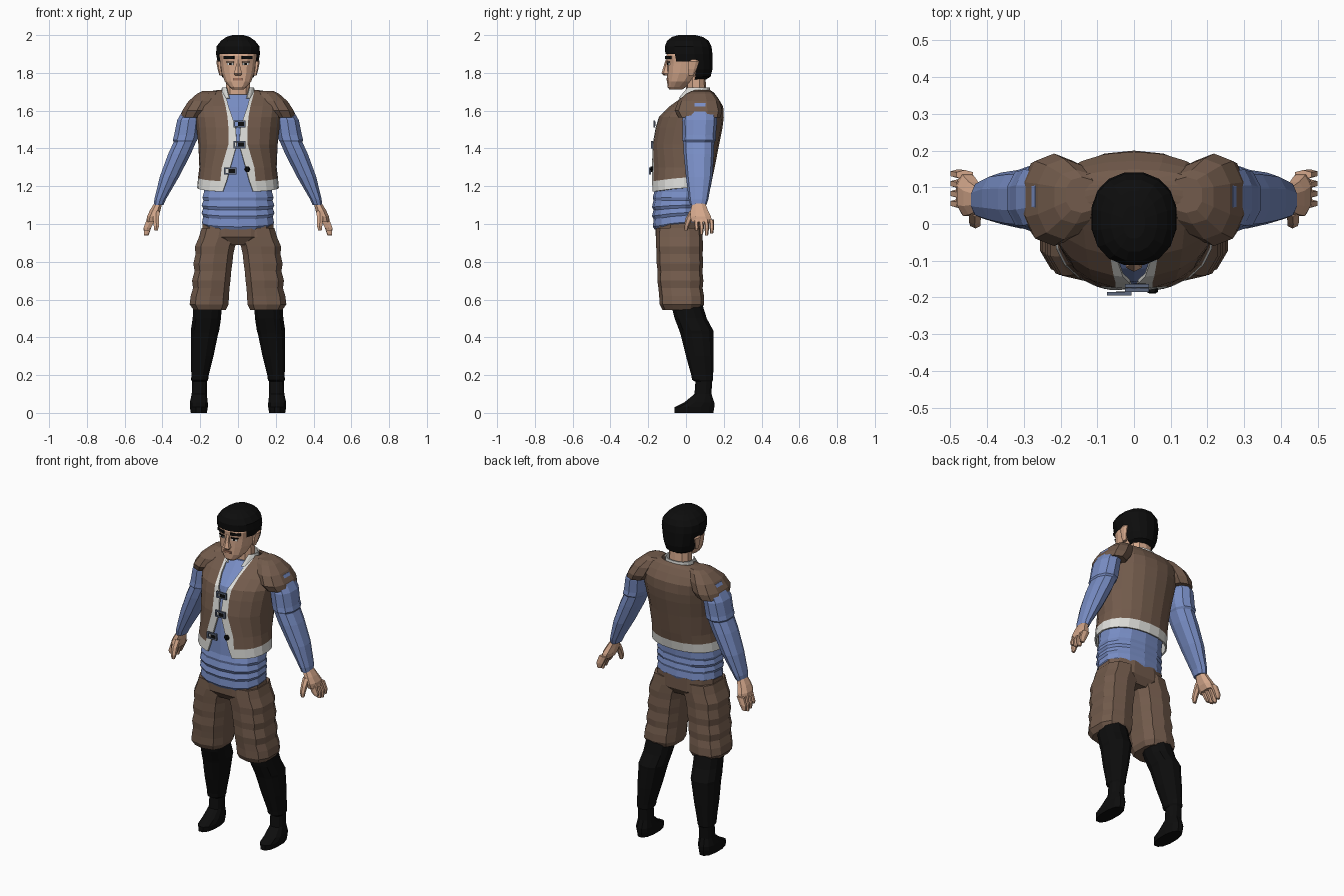
import bpy, bmesh, math


def material(name, rgb):
    m = bpy.data.materials.new(name)
    m.diffuse_color = (*rgb, 1)
    return m


BROWN = material("brown cloth", (0.17, 0.105, 0.072))
BLUE = material("blue cloth", (0.19, 0.27, 0.56))
WHITE = material("off white trim", (0.72, 0.72, 0.69))
SKIN = material("skin", (0.66, 0.39, 0.26))
BLACK = material("black", (0.004, 0.004, 0.004))
SLATE = material("slate metal", (0.11, 0.14, 0.21))
LIP = material("lip", (0.36, 0.17, 0.11))


def finish(name, bm, mats, mirror=False, thick=0):
    bmesh.ops.recalc_face_normals(bm, faces=bm.faces[:])
    me = bpy.data.meshes.new(name)
    bm.to_mesh(me)
    bm.free()
    for m in mats:
        me.materials.append(m)
    ob = bpy.data.objects.new(name, me)
    bpy.context.collection.objects.link(ob)
    if mirror:
        ob.modifiers.new("Mirror", 'MIRROR').merge_threshold = 0.0005
    if thick:
        s = ob.modifiers.new("Solidify", 'SOLIDIFY')
        s.thickness, s.offset = thick, 0
    return ob


def power(v, p):
    return math.copysign(abs(v) ** (2 / p), v)


def loft(name, rings, mat, n=12, p=2.3, mirror=False, drop=None):
    """Skin rings (z, x0, x1, y0, y1[, dip of the front]); drop(c) removes faces."""
    angles = [2 * math.pi * (i + .5) / n for i in range(n)]
    unit = [(power(math.cos(a), p), power(math.sin(a), p)) for a in angles]
    mx, my = max(u[0] for u in unit), max(u[1] for u in unit)
    bm = bmesh.new()
    loops = []
    for z, x0, x1, y0, y1, *dip in rings:
        d = dip[0] if dip else 0
        loops.append([bm.verts.new(((x0 + x1) / 2 + (x1 - x0) / 2 * u / mx,
                                    (y0 + y1) / 2 + (y1 - y0) / 2 * v / my,
                                    z - d * max(0, -v))) for u, v in unit])
    for a, b in zip(loops, loops[1:]):
        for i in range(n):
            j = (i + 1) % n
            bm.faces.new((a[i], a[j], b[j], b[i]))
    bm.faces.new(loops[-1])
    if drop:
        gone = [f for f in bm.faces if drop(f.calc_center_median())]
        bmesh.ops.delete(bm, geom=gone, context='FACES')
    else:
        bm.faces.new(loops[0][::-1])
    return finish(name, bm, [mat], mirror)


def open_wrap(name, rows, mats, cols=9, p=2.2, dip=0.0, thick=.01):
    """Half garment open at the front: rows (z, edge x, trim x, half width, y front, y back)."""
    bm = bmesh.new()
    grid = []
    for r, (z, xo, xt, rx, yf, yb) in enumerate(rows):
        t0, t1 = [math.asin((x / rx) ** (p / 2)) for x in (xo, xt)]
        ts = [t0] + [t1 + (math.pi - t1) * k / cols for k in range(cols + 1)]
        cy, ry = (yf + yb) / 2, (yb - yf) / 2
        grid.append([bm.verts.new((rx * power(max(0, math.sin(t)), p), cy - ry * power(math.cos(t), p),
                                   z - (dip * max(0, math.cos(t)) if r < 2 else 0))) for t in ts])
    for r, (a, b) in enumerate(zip(grid, grid[1:])):
        for c in range(cols + 1):
            f = bm.faces.new((a[c], a[c + 1], b[c + 1], b[c]))
            f.material_index = 1 if r == 0 or c == 0 else 0
    return finish(name, bm, mats, True, thick)


def box(name, c, size, mat, rot=0, mirror=False):
    bm = bmesh.new()
    bmesh.ops.create_cube(bm, size=1)
    ca, sa = math.cos(rot), math.sin(rot)
    for v in bm.verts:
        x, y, z = (v.co[i] * size[i] for i in range(3))
        v.co = (c[0] + x * ca - y * sa, c[1] + x * sa + y * ca, c[2] + z)
    return finish(name, bm, [mat], mirror)


# Boots with folded cuffs and pointed feet
loft("boot", [(0, .165, .25, -.06, .145), (.03, .16, .255, -.06, .15), (.055, .16, .255, -.01, .15),
              (.10, .165, .245, .045, .135), (.165, .165, .243, .05, .138), (.175, .158, .248, .032, .144),
              (.20, .155, .247, .028, .144), (.30, .13, .25, .0, .146), (.42, .105, .248, -.03, .145),
              (.435, .10, .25, -.035, .145), (.50, .09, .24, -.06, .11), (.58, .085, .235, -.08, .085)],
     BLACK, 12, mirror=True)

# Baggy knee breeches
loft("breeches_leg", [(.545, .065, .235, -.125, .08), (.575, .05, .256, -.14, .096), (.62, .048, .25, -.142, .095),
                      (.66, .045, .238, -.146, .088), (.70, .04, .243, -.152, .092), (.75, .036, .23, -.15, .087),
                      (.79, .03, .236, -.155, .091), (.84, .025, .225, -.155, .088), (.88, .016, .228, -.158, .09),
                      (.93, .0, .207, -.158, .088), (.98, .0, .192, -.155, .085)],
     BROWN, 10, 2.8, mirror=True)
loft("breeches_hips", [(.89, -.10, .10, -.13, .06), (.93, -.19, .19, -.16, .087), (1.01, -.186, .186, -.162, .088)],
     BROWN, 12, 2.6)

# Shirt body with waist folds
loft("shirt", [(.995, -.18, .18, -.166, .088, .025), (1.01, -.19, .19, -.175, .094, .025),
               (1.045, -.184, .184, -.172, .09, .02), (1.06, -.192, .192, -.18, .095, .018),
               (1.085, -.184, .184, -.172, .09, .012), (1.10, -.192, .192, -.18, .096, .01),
               (1.125, -.183, .183, -.172, .092), (1.14, -.188, .188, -.176, .098),
               (1.17, -.18, .18, -.168, .1), (1.25, -.182, .182, -.166, .115), (1.42, -.185, .185, -.158, .15),
               (1.565, -.195, .195, -.125, .17), (1.62, -.18, .18, -.07, .165), (1.685, -.085, .085, -.01, .12)],
     BLUE, 14, 2.4)

# Waistcoat, its light edging and the collar
open_wrap("waistcoat", [(1.19, .08, .10, .212, -.18, .125), (1.245, .06, .092, .207, -.18, .135),
                        (1.30, .04, .085, .2, -.177, .147), (1.42, .006, .05, .205, -.172, .17),
                        (1.51, .012, .05, .215, -.156, .188), (1.565, .03, .055, .222, -.14, .195),
                        (1.62, .05, .065, .225, -.085, .192), (1.66, .06, .076, .22, -.03, .168),
                        (1.692, .07, .085, .2, .015, .145), (1.705, .07, .08, .1, .03, .125)],
          [BROWN, WHITE], dip=.02)
loft("waistcoat_shoulder", [(1.565, .17, .303, -.04, .183), (1.60, .14, .295, -.06, .192), (1.65, .12, .262, -.042, .178),
                            (1.69, .10, .217, .0, .148), (1.705, .10, .185, .03, .128)],
     BROWN, 10, 2.4, mirror=True)
open_wrap("collar", [(1.665, .045, .06, .09, -.045, .13), (1.722, .06, .07, .082, -.005, .122)],
          [WHITE, WHITE], cols=6, thick=.008)

# Clasps down the front, and a spare button
for i, (x, y, z) in enumerate([(.008, -.168, 1.53), (.008, -.18, 1.42), (-.04, -.19, 1.28)]):
    for s in (-1, 1):
        box(f"clasp_bar_{i}", (x, y, z + s * .015), (.065, .01, .008), SLATE)
        box(f"clasp_end_{i}", (x + s * .029, y, z), (.008, .01, .038), SLATE)
    box(f"clasp_strap_{i}", (x + .008, y + .002, z), (.034, .008, .024), BLACK)
loft("button", [(1.275, .042, .058, -.187, -.17), (1.29, .034, .066, -.19, -.17), (1.305, .042, .058, -.187, -.17)],
     BLACK, 8)

# Sleeves
loft("sleeve", [(1.10, .395, .445, .022, .108), (1.13, .382, .443, .015, .118), (1.25, .312, .414, .0, .14),
                (1.37, .25, .37, -.012, .148), (1.435, .222, .34, -.015, .15), (1.445, .215, .345, -.02, .16),
                (1.47, .208, .338, -.018, .158), (1.55, .2, .322, -.02, .165), (1.64, .17, .27, .0, .15)],
     BLUE, 10, mirror=True)

# Hands: palm, four fingers, thumb
loft("palm", [(1.01, .435, .485, .03, .138), (1.04, .42, .482, .022, .132), (1.075, .41, .465, .025, .115),
              (1.115, .40, .44, .035, .1)], SKIN, 8, mirror=True)
for i in range(4):
    y = .044 + i * .027
    tip = (.965, .945, .938, .95)[i]
    loft(f"finger_{i}", [(tip, .474, .497, y + .003, y + .019), (.98, .46, .5, y, y + .024),
                         (1.025, .438, .483, y - .004, y + .022)], SKIN, 6, mirror=True)
loft("thumb", [(.965, .425, .443, -.008, .008), (.99, .418, .446, -.012, .016), (1.03, .418, .45, -.002, .035),
               (1.07, .415, .45, .02, .06)], SKIN, 6, mirror=True)

# Neck and head
loft("neck", [(1.66, -.065, .065, .0, .11), (1.83, -.06, .06, .0, .1)], SKIN, 10)
loft("head", [(1.712, -.03, .03, -.088, -.02), (1.725, -.045, .045, -.098, .0), (1.755, -.07, .07, -.1, .04),
              (1.80, -.086, .086, -.1, .085), (1.85, -.094, .094, -.1, .105), (1.89, -.1, .1, -.104, .115),
              (1.95, -.09, .09, -.085, .11)], SKIN, 14, 2.4)
loft("nose", [(1.785, -.014, .014, -.115, -.08), (1.797, -.022, .022, -.13, -.08), (1.83, -.012, .012, -.12, -.08),
              (1.87, -.011, .011, -.108, -.08)], SKIN, 6)
loft("ear", [(1.785, .08, .098, .015, .04), (1.82, .085, .108, .01, .055), (1.86, .085, .115, .012, .068),
             (1.875, .085, .108, .025, .055)], SKIN, 8, mirror=True)

# Face details
box("eyebrow", (.048, -.094, 1.882), (.06, .01, .015), BLACK, .42, True)
box("eye_white", (.042, -.093, 1.848), (.034, .008, .011), WHITE, .3, True)
box("eye_pupil", (.041, -.096, 1.848), (.012, .006, .011), BLACK, .3, True)
box("eyelid_line", (.042, -.094, 1.857), (.042, .009, .006), BLACK, .3, True)
box("mouth", (0, -.1, 1.767), (.05, .009, .012), LIP)

# Hair: cap cut away around the face and ears
loft("hair", [(1.765, -.065, .065, -.05, .105), (1.78, -.085, .085, -.08, .13), (1.82, -.1, .1, -.09, .14),
              (1.86, -.108, .108, -.1, .14), (1.90, -.116, .116, -.109, .14), (1.94, -.114, .114, -.112, .135),
              (1.97, -.09, .09, -.1, .12), (1.99, -.062, .062, -.075, .09), (2.0, -.03, .03, -.04, .05)],
     BLACK, 16, 2.2,
     drop=lambda c: c.z < 1.775 and c.y < .05 or c.z < 1.85 and c.y < .055 or c.z < 1.895 and c.y < -.06)
